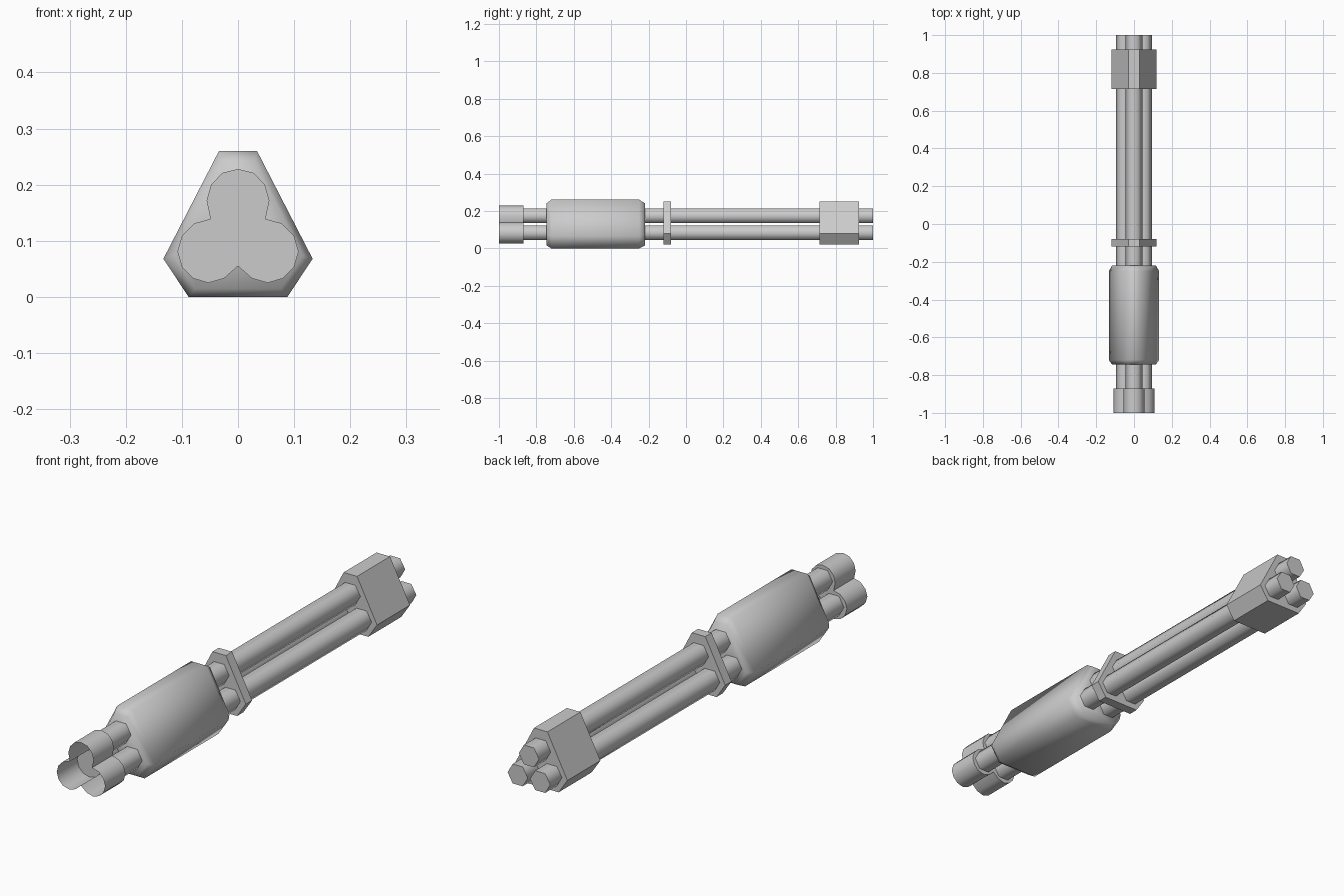
import bpy, bmesh, math

if "Cube" in bpy.data.objects:
    bpy.data.objects.remove(bpy.data.objects["Cube"])


def mirror_profile(half):
    """Close a right-hand half outline (top to bottom) across x = 0."""
    left = [(-x, z) for x, z in reversed(half) if x > 1e-6]
    return half + left


def loft(name, profile, stations, cap_front=True, cap_back=True, smooth=None):
    """Sweep an (x, z) profile along y; stations are (y, scale) pairs."""
    cz = 0.113
    bm = bmesh.new()
    rings = [[bm.verts.new((x * s, y, cz + (z - cz) * s)) for x, z in profile]
             for y, s in stations]
    n = len(profile)
    for a, b in zip(rings, rings[1:]):
        for i in range(n):
            j = (i + 1) % n
            bm.faces.new((a[i], a[j], b[j], b[i]))
    if cap_front:
        bm.faces.new(rings[0])
    if cap_back:
        bm.faces.new(rings[-1])
    bmesh.ops.recalc_face_normals(bm, faces=bm.faces)
    mesh = bpy.data.meshes.new(name)
    bm.to_mesh(mesh)
    bm.free()
    obj = bpy.data.objects.new(name, mesh)
    bpy.context.collection.objects.link(obj)
    if smooth:
        bpy.ops.object.select_all(action='DESELECT')
        obj.select_set(True)
        bpy.context.view_layer.objects.active = obj
        bpy.ops.object.shade_smooth_by_angle(angle=math.radians(smooth))
    return obj


# Rear housing: truncated triangle with chamfered, smooth ends
housing = mirror_profile([(0.034, 0.26), (0.133, 0.068), (0.088, 0.0)])
loft("housing", housing,
     [(-0.745, 0.87), (-0.72, 1), (-0.25, 1), (-0.22, 0.87)], smooth=80)

# Clamp and front block share a smaller truncated triangle
bracket = mirror_profile([(0.03, 0.25), (0.119, 0.078), (0.08, 0.02)])
loft("barrel_clamp", bracket, [(-0.12, 1), (-0.08, 1)])
loft("front_block", bracket, [(0.715, 1), (0.925, 1)])

# Three six-sided barrels
for name, cx, cz in (("top", 0, 0.173), ("left", -0.05, 0.083),
                     ("right", 0.05, 0.083)):
    ring = [(cx + 0.045 * math.cos(k * math.pi / 3),
             cz + 0.045 * math.sin(k * math.pi / 3)) for k in range(6)]
    loft("barrel_" + name, ring, [(-0.87, 1), (1.0, 1)], smooth=65)

# Three-lobed end cup: open at the front, closed behind
clover = mirror_profile([
    (0, 0.228), (0.028, 0.221), (0.048, 0.2), (0.056, 0.172), (0.049, 0.139),
    (0.078, 0.131), (0.1, 0.109), (0.108, 0.081), (0.1, 0.053),
    (0.08, 0.033), (0.053, 0.025), (0.025, 0.033), (0, 0.055)])
loft("end_cup", clover, [(-1.0, 1), (-0.87, 1)], cap_front=False, smooth=40)
